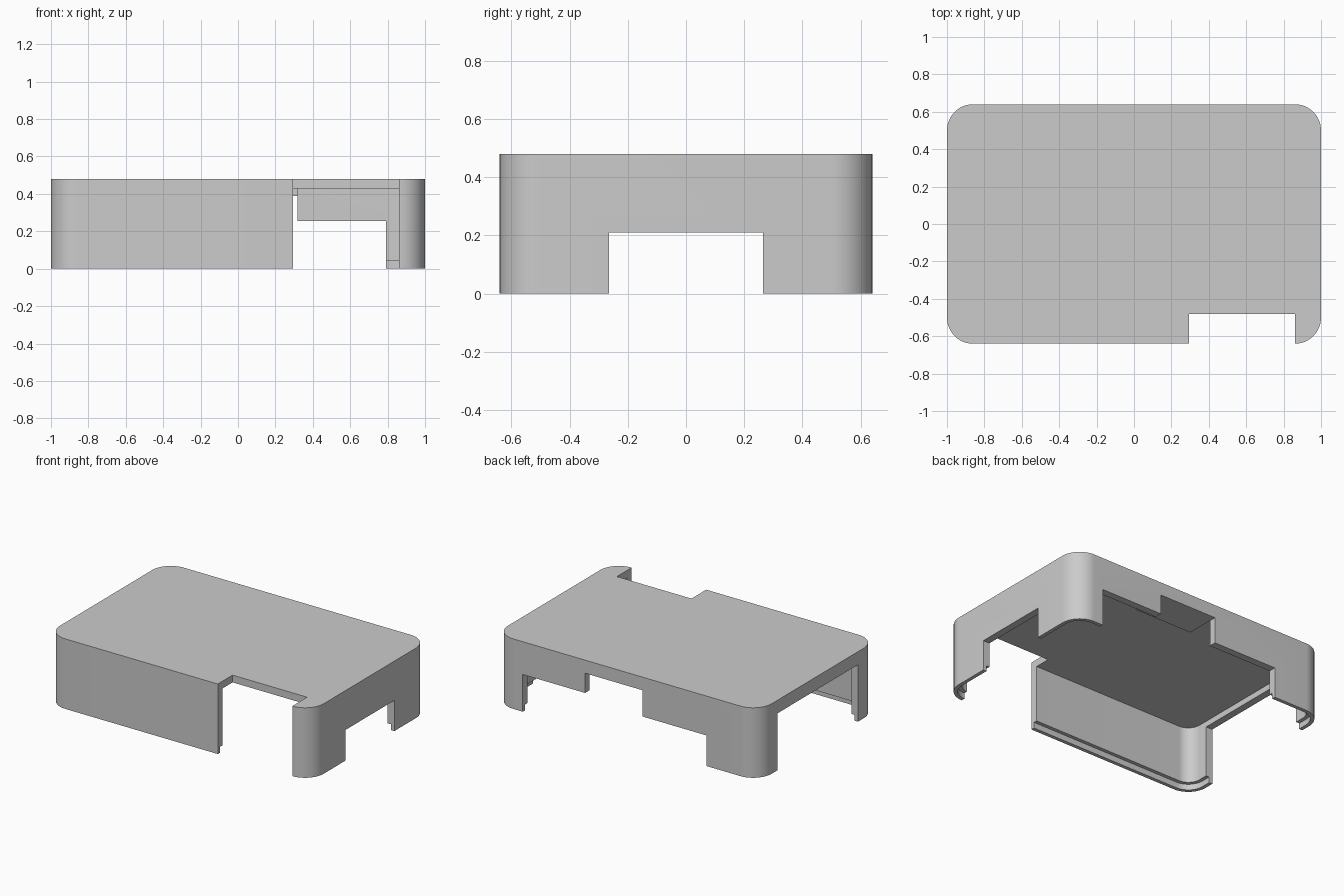
import bpy, bmesh, math

if "Cube" in bpy.data.objects:
    bpy.data.objects.remove(bpy.data.objects["Cube"])

HX, HY, H, R = 1.0, 0.64, 0.48, 0.14   # half length, half depth, height, corner radius
WALL, LIP, LIP_H = 0.05, 0.025, 0.04

gray = bpy.data.materials.new("plain gray")
gray.use_nodes = True
color = (0.6, 0.6, 0.6, 1)
gray.diffuse_color = color
gray.node_tree.nodes["Principled BSDF"].inputs["Base Color"].default_value = color


def add_object(name, bm):
    bmesh.ops.recalc_face_normals(bm, faces=bm.faces)
    mesh = bpy.data.meshes.new(name)
    bm.to_mesh(mesh)
    bm.free()
    mesh.materials.append(gray)
    obj = bpy.data.objects.new(name, mesh)
    bpy.context.collection.objects.link(obj)
    return obj


def rounded_block(name, inset, z0, z1, steps=16):
    """Rounded rectangle, shrunk by inset, extruded from z0 to z1."""
    bm = bmesh.new()
    verts = []
    r = R - inset
    for i, (sx, sy) in enumerate([(1, 1), (-1, 1), (-1, -1), (1, -1)]):
        for k in range(steps + 1):
            a = (i + k / steps) * math.pi / 2
            verts.append(bm.verts.new((sx * (HX - R) + r * math.cos(a),
                                       sy * (HY - R) + r * math.sin(a), z0)))
    face = bm.faces.new(verts)
    top = bmesh.ops.extrude_face_region(bm, geom=[face])["geom"]
    moved = [v for v in top if isinstance(v, bmesh.types.BMVert)]
    bmesh.ops.translate(bm, verts=moved, vec=(0, 0, z1 - z0))
    return add_object(name, bm)


def box(name, xs, ys, zs):
    bm = bmesh.new()
    bmesh.ops.create_cube(bm, size=1)
    for v in bm.verts:
        for i, (lo, hi) in enumerate((xs, ys, zs)):
            v.co[i] = lo if v.co[i] < 0 else hi
    return add_object(name, bm)


# Outer body of the lid
shell = rounded_block("lid_shell", 0, 0, H)

# Hollow, stepped lip and openings
below = -0.1
cutters = [
    rounded_block("cavity_cutter", WALL, below, H - WALL),
    rounded_block("lip_cutter", LIP, below - 0.02, LIP_H),
    box("front_notch_cutter", (0.295, 0.86), (-0.8, -0.48), (-0.2, 0.6)),
    box("right_port_cutter", (0.9, 1.2), (-0.265, 0.265), (below, 0.21)),
    box("left_port_cutter", (-1.2, -0.9), (-0.435, 0.435), (below, 0.39)),
    box("back_low_port_cutter", (-0.605, -0.1), (0.55, 0.8), (below, 0.21)),
    box("back_tall_port_cutter", (-0.12, 0.318), (0.54, 0.82), (below - 0.01, 0.39)),
    box("back_wide_port_cutter", (0.3, 0.79), (0.55, 0.8), (below, 0.255)),
]
for cutter in cutters:
    cutter.hide_render = True
    mod = shell.modifiers.new(cutter.name, "BOOLEAN")
    mod.operation = "DIFFERENCE"
    mod.solver = "EXACT"
    mod.object = cutter

# Bake the cuts and drop the cutters
deps = bpy.context.evaluated_depsgraph_get()
baked = bpy.data.meshes.new_from_object(shell.evaluated_get(deps))
shell.modifiers.clear()
shell.data = baked
for cutter in cutters:
    bpy.data.objects.remove(cutter)

# Raised pad under the roof behind the tall back port
box("roof_pad", (-0.12, 0.318), (0.40, 0.6), (0.39, 0.44))

# Smooth corners, sharp edges
bpy.ops.object.select_all(action="DESELECT")
shell.select_set(True)
bpy.context.view_layer.objects.active = shell
bpy.ops.object.shade_smooth_by_angle(angle=math.radians(30))
